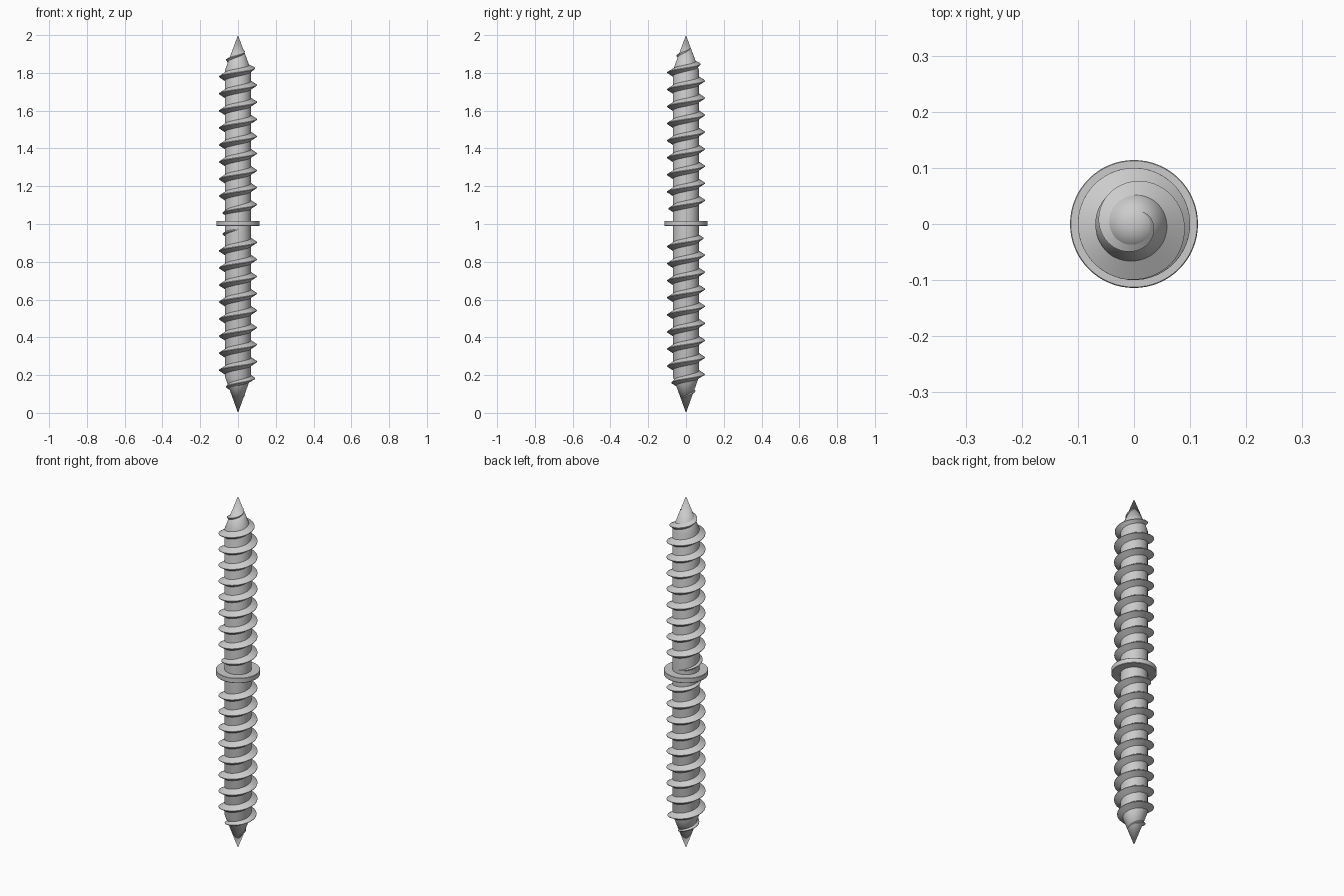
import bpy, bmesh
from math import pi, sin, cos
from mathutils import Matrix

if "Cube" in bpy.data.objects:
    bpy.data.objects.remove(bpy.data.objects["Cube"])

MID = 1.003        # height of the collar centre, pivot for the lower half
CORE_R = 0.069
THREAD_R = 0.1
PITCH = 0.0903
CONE_START = 1.815


def finish(bm, name, angle=35):
    bmesh.ops.recalc_face_normals(bm, faces=bm.faces)
    mesh = bpy.data.meshes.new(name)
    bm.to_mesh(mesh)
    bm.free()
    obj = bpy.data.objects.new(name, mesh)
    bpy.context.collection.objects.link(obj)
    bpy.ops.object.select_all(action='DESELECT')
    obj.select_set(True)
    bpy.context.view_layer.objects.active = obj
    bpy.ops.object.shade_smooth_by_angle(angle=angle * pi / 180)
    return obj


def lathe(name, profile, steps=64):
    bm = bmesh.new()
    verts = [bm.verts.new((r, 0, z)) for r, z in profile]
    edges = [bm.edges.new(p) for p in zip(verts, verts[1:])]
    bmesh.ops.spin(bm, geom=verts + edges, cent=(0, 0, 0), axis=(0, 0, 1),
                   angle=2 * pi, steps=steps)
    bmesh.ops.remove_doubles(bm, verts=bm.verts, dist=1e-5)
    return finish(bm, name)


def core_radius(z):
    return CORE_R * min(1, (2.0 - z) / (2.0 - CONE_START))


def clamp(v):
    return max(0.0, min(1.0, v))


def thread(name, flip):
    # sweep a triangular tooth along a right-handed helix
    bm = bmesh.new()
    z0, z1 = 1.035, 1.93
    count = int((z1 - z0) / PITCH * 48)
    rings = []
    for i in range(count + 1):
        z = z0 + (z1 - z0) * i / count
        a = 2 * pi * (z - 1.735) / PITCH
        fade = min(clamp((z - z0) / 0.06), clamp((z1 - z) / 0.13))
        half = 0.006 + 0.017 * fade
        crest = core_radius(z) + (THREAD_R - CORE_R) * fade
        pts = [(core_radius(z - half) - 0.003, z - half),
               (crest, z - 0.0015), (crest, z + 0.0015),
               (core_radius(z + half) - 0.003, z + half)]
        rings.append([bm.verts.new((r * cos(a), r * sin(a), h)) for r, h in pts])
    for lo, hi in zip(rings, rings[1:]):
        for k in range(4):
            n = (k + 1) % 4
            bm.faces.new((lo[k], lo[n], hi[n], hi[k]))
    bm.faces.new(rings[0])
    bm.faces.new(rings[-1])
    if flip:
        pivot = Matrix.Translation((0, 0, MID))
        bm.transform(pivot @ Matrix.Rotation(pi, 4, 'X') @ pivot.inverted())
    return finish(bm, name)


# plain shank with a point at each end
lathe("shank", [(0, 0), (CORE_R, 2 * MID - CONE_START),
                (CORE_R, CONE_START), (0, 2)])

# threads on both halves, the lower one turned end for end
thread("upper_thread", False)
thread("lower_thread", True)

# stop collar in the middle
lathe("collar", [(0.06, 0.989), (0.1125, 0.989), (0.114, 0.991),
                 (0.114, 1.015), (0.1125, 1.017), (0.06, 1.017)])
